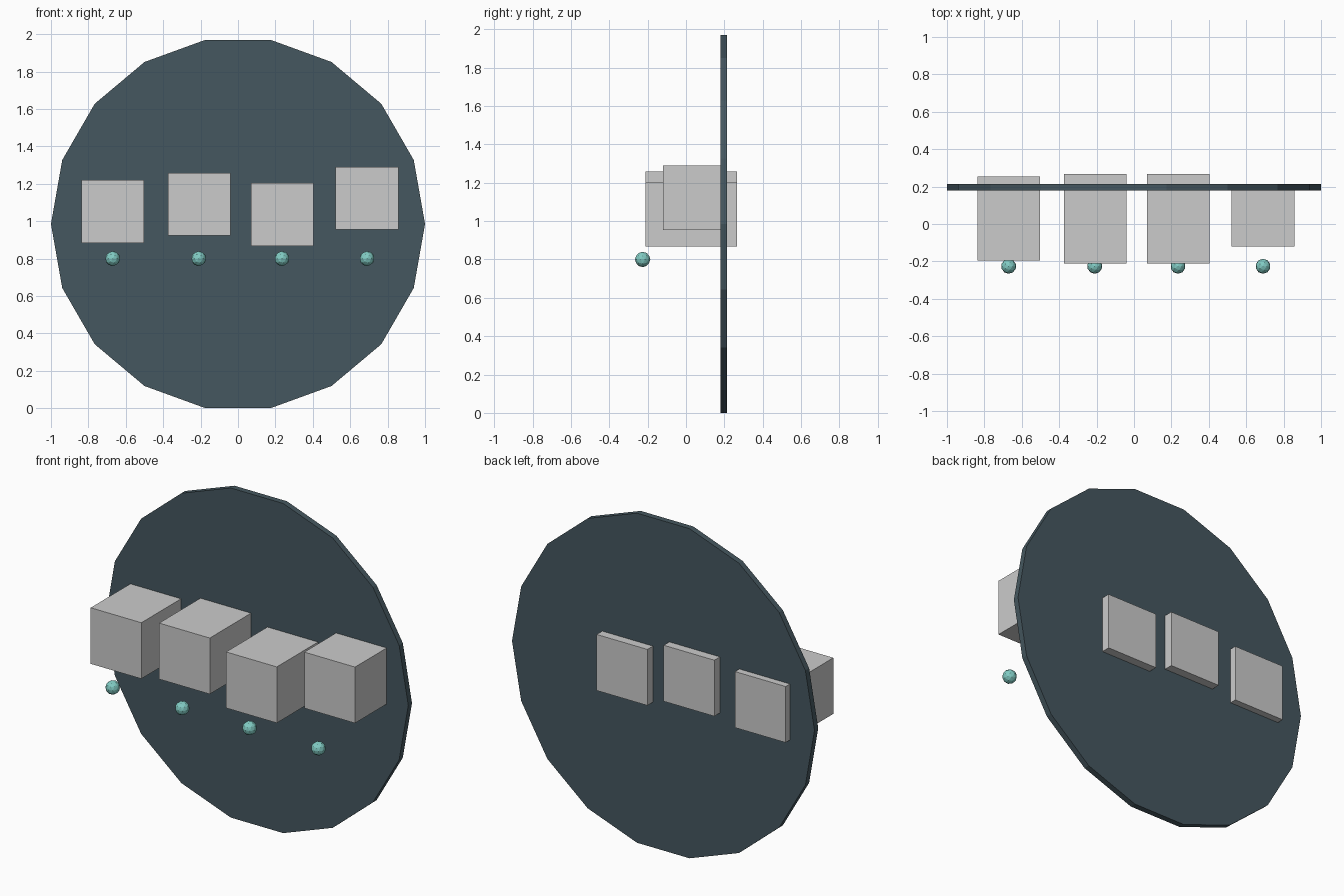
import bpy
from math import pi

if "Cube" in bpy.data.objects:
    bpy.data.objects.remove(bpy.data.objects["Cube"])


def material(name, color):
    mat = bpy.data.materials.new(name)
    mat.diffuse_color = (*color, 1)
    mat.use_nodes = True
    mat.node_tree.nodes["Principled BSDF"].inputs["Base Color"].default_value = mat.diffuse_color
    return mat


slate = material("slate", (0.06, 0.095, 0.115))
teal = material("teal", (0.22, 0.60, 0.55))


def box(name, x, y0, y1, z, size=0.335):
    bpy.ops.mesh.primitive_cube_add(size=1, location=(x, (y0 + y1) / 2, z))
    ob = bpy.context.object
    ob.name = name
    ob.scale = (size, y1 - y0, size)
    bpy.ops.object.transform_apply(location=False, rotation=False)


# Upright 18-sided disc, with a corner at each side
bpy.ops.mesh.primitive_cylinder_add(vertices=18, radius=1, depth=0.035,
                                    location=(0, 0.197, 0.985),
                                    rotation=(pi / 2, 0, pi))
disc = bpy.context.object
disc.name = "disc"
# Turn half a step so flats lie at top and bottom
disc.rotation_euler = (pi / 2, pi / 2, 0)
disc.data.materials.append(slate)

# Blocks through the disc: x, front, back, height
blocks = [(-0.67, -0.195, 0.255, 1.052),
          (-0.207, -0.21, 0.267, 1.09),
          (0.236, -0.21, 0.267, 1.036),
          (0.69, -0.12, 0.2, 1.122)]
for i, (x, y0, y1, z) in enumerate(blocks):
    box(f"block_{i + 1}", x, y0, y1, z)

# Small faceted beads below the blocks
for i, x in enumerate((-0.67, -0.21, 0.235, 0.69)):
    bpy.ops.mesh.primitive_ico_sphere_add(subdivisions=2, radius=0.04,
                                          location=(x, -0.226, 0.80))
    bead = bpy.context.object
    bead.name = f"bead_{i + 1}"
    bead.data.materials.append(teal)
